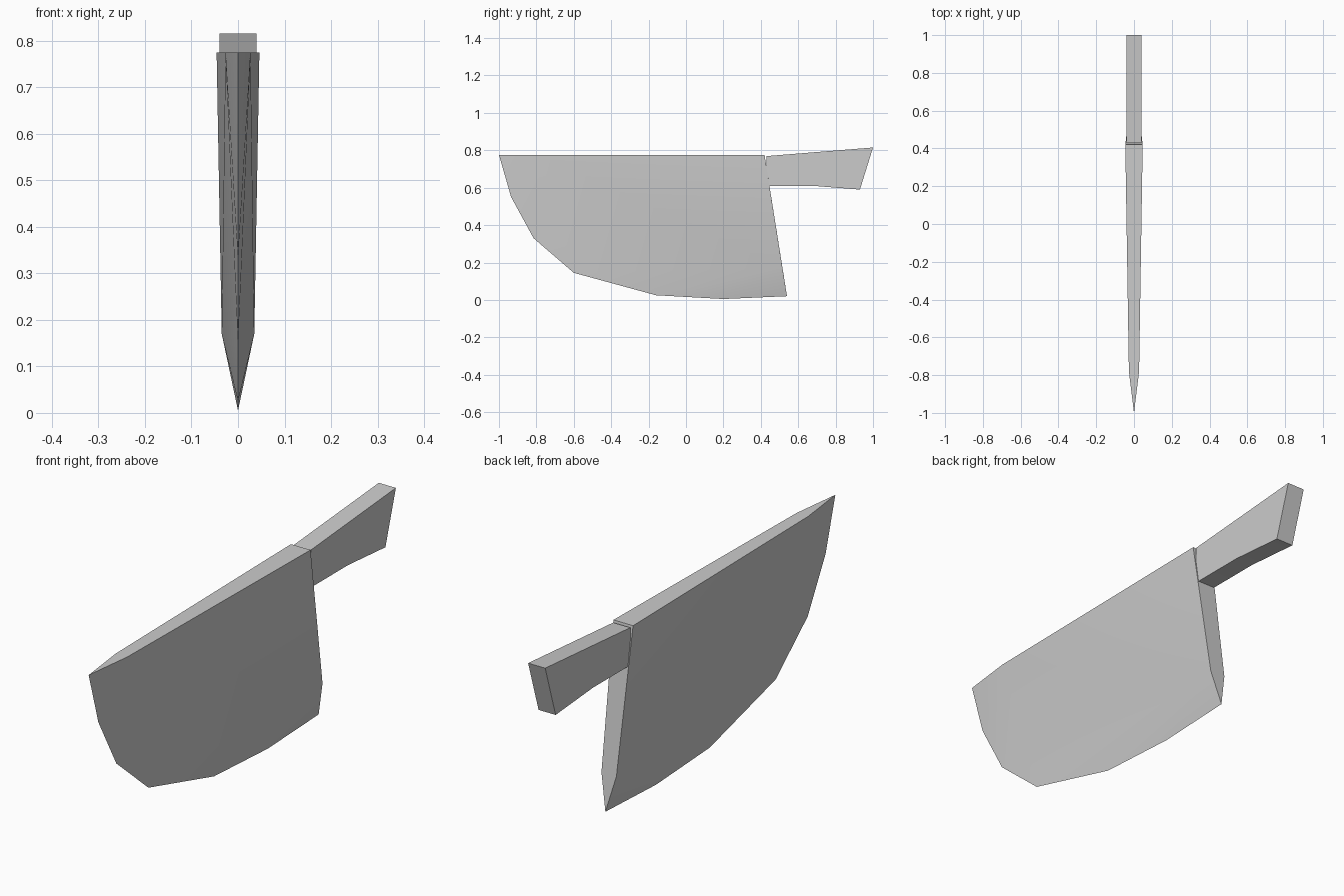
import bpy
import bmesh

cube = bpy.data.objects.get("Cube")
if cube:
    bpy.data.objects.remove(cube, do_unlink=True)

# Single plain grey
grey = bpy.data.materials.new("plain grey")
grey.use_nodes = True
colour = (0.6, 0.6, 0.6, 1)
grey.diffuse_color = colour
grey.node_tree.nodes["Principled BSDF"].inputs["Base Color"].default_value = colour


def finish(bm, name):
    bmesh.ops.recalc_face_normals(bm, faces=bm.faces)
    mesh = bpy.data.meshes.new(name)
    bm.to_mesh(mesh)
    bm.free()
    mesh.materials.append(grey)
    obj = bpy.data.objects.new(name, mesh)
    bpy.context.collection.objects.link(obj)
    bpy.ops.object.select_all(action="DESELECT")
    obj.select_set(True)
    bpy.context.view_layer.objects.active = obj
    bpy.ops.object.shade_smooth_by_angle(angle=0.35)
    return obj


# Blade: a convex wedge between the curved cutting edge and the thick spine
cutting_edge = [(-1, 0.775), (-0.935, 0.55), (-0.815, 0.33), (-0.6, 0.145),
                (-0.16, 0.025), (0.2, 0.005), (0.54, 0.02)]
# half thickness, y, z of the spine and of the heel where the bevel starts
thick_points = [(0.027, -0.78, 0.775), (0.046, 0.42, 0.775), (0.035, 0.516, 0.17)]
bm = bmesh.new()
for y, z in cutting_edge:
    bm.verts.new((0, y, z))
for x, y, z in thick_points:
    for side in (-1, 1):
        bm.verts.new((side * x, y, z))
bmesh.ops.convex_hull(bm, input=bm.verts)
finish(bm, "blade")

# Handle: a flared flat profile, with its front end sunk into the heel
handle_profile = [(0.43, 0.769), (1, 0.815), (0.93, 0.59), (0.68, 0.61), (0.43, 0.61)]
half = 0.04
bm = bmesh.new()
face = bm.faces.new([bm.verts.new((-half, y, z)) for y, z in handle_profile])
extruded = bmesh.ops.extrude_face_region(bm, geom=[face], use_keep_orig=True)
moved = [v for v in extruded["geom"] if isinstance(v, bmesh.types.BMVert)]
bmesh.ops.translate(bm, verts=moved, vec=(2 * half, 0, 0))
finish(bm, "handle")
